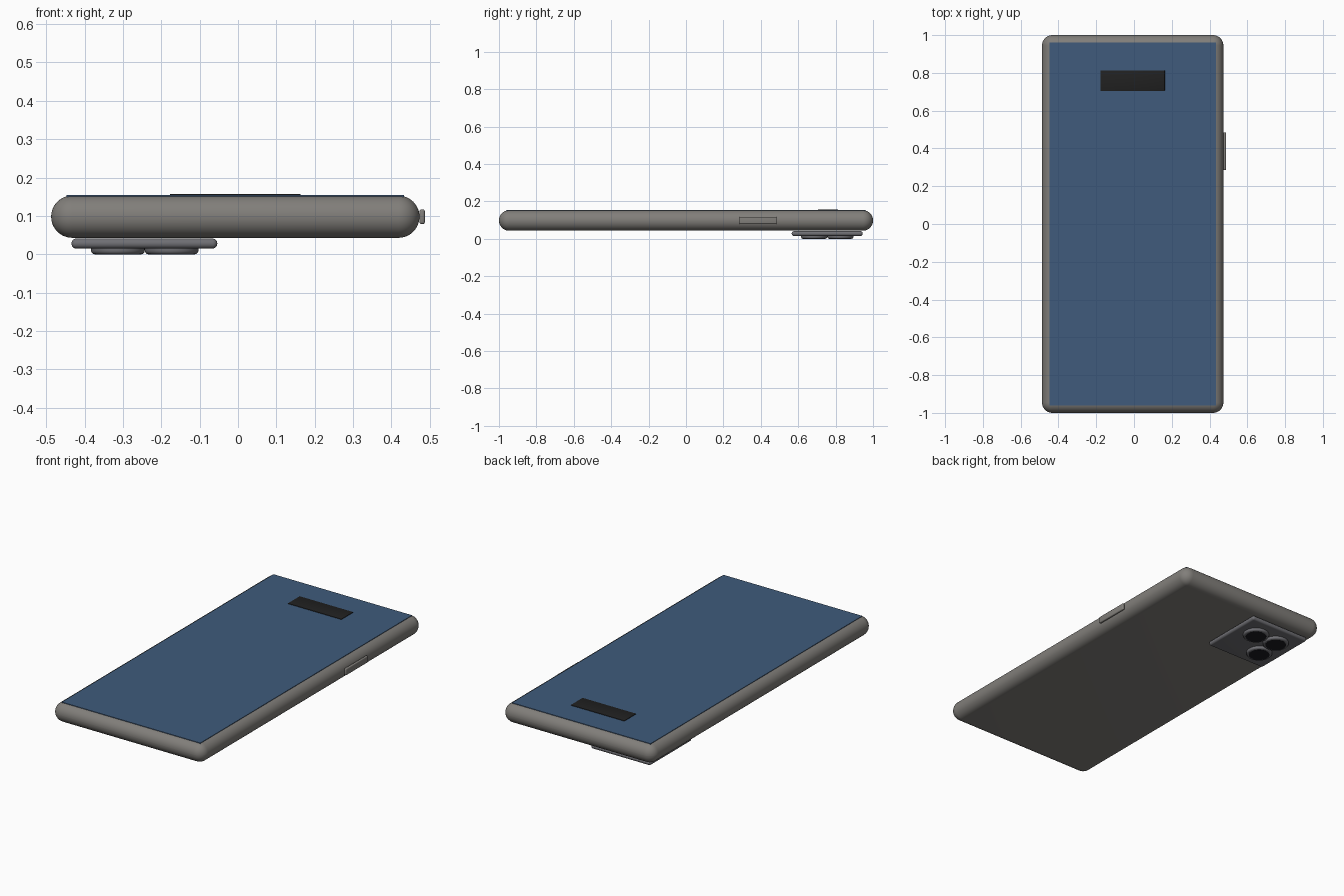
import bpy, bmesh, math
from mathutils import Matrix, Vector

if "Cube" in bpy.data.objects:
    bpy.data.objects.remove(bpy.data.objects["Cube"])


def material(name, rgb):
    m = bpy.data.materials.new(name)
    m.diffuse_color = (*rgb, 1)
    m.use_nodes = True
    m.node_tree.nodes["Principled BSDF"].inputs["Base Color"].default_value = m.diffuse_color
    return m


CASE = material("case_grey", (0.22, 0.21, 0.195))
PLATE = material("plate_grey", (0.16, 0.16, 0.175))
SCREEN = material("screen_blue", (0.05, 0.105, 0.2))
BLACK = material("black", (0.015, 0.015, 0.015))
GLASS = material("lens_glass", (0.01, 0.01, 0.015))


def finish(bm, name, mat):
    mesh = bpy.data.meshes.new(name)
    bm.to_mesh(mesh)
    bm.free()
    mesh.materials.append(mat)
    ob = bpy.data.objects.new(name, mesh)
    bpy.context.collection.objects.link(ob)
    bpy.context.view_layer.objects.active = ob
    ob.select_set(True)
    bpy.ops.object.shade_smooth_by_angle(angle=math.radians(35))
    ob.select_set(False)
    return ob


def box(name, lo, hi, mat, bevel=0, segments=4):
    lo, hi = Vector(lo), Vector(hi)
    bm = bmesh.new()
    bmesh.ops.create_cube(bm, size=1, matrix=Matrix.Translation((lo + hi) / 2)
                          @ Matrix.Diagonal((*(hi - lo), 1)))
    if bevel:
        bmesh.ops.bevel(bm, geom=bm.edges[:], offset=bevel, segments=segments,
                        profile=0.5, affect='EDGES')
    return finish(bm, name, mat)


def lathe(name, profile, centre, mat, steps=48):
    """Spin a (radius, z) profile about a vertical axis."""
    bm = bmesh.new()
    verts = [bm.verts.new((centre[0] + r, centre[1], z)) for r, z in profile]
    edges = [bm.edges.new(p) for p in zip(verts, verts[1:])]
    bmesh.ops.spin(bm, geom=verts + edges, cent=(*centre, 0), axis=(0, 0, 1),
                   angle=math.tau, steps=steps)
    bmesh.ops.remove_doubles(bm, verts=bm.verts[:], dist=1e-5)
    bmesh.ops.recalc_face_normals(bm, faces=bm.faces[:])
    return finish(bm, name, mat)


# Body, screen and top sensor cutout
box("body", (-0.487, -1, 0.043), (0.473, 1, 0.153), CASE, 0.0549, 12)
box("screen", (-0.447, -0.96, 0.148), (0.433, 0.96, 0.154), SCREEN)
box("sensor_strip", (-0.177, 0.705, 0.151), (0.163, 0.812, 0.157), BLACK, 0.001, 2)

# Side button
box("side_button", (0.473, 0.285, 0.079), (0.487, 0.485, 0.117), CASE, 0.005, 3)

# Rear camera plate with three lenses
box("camera_plate", (-0.434, 0.565, 0.015), (-0.054, 0.945, 0.041), PLATE, 0.0125, 6)
R, B = 0.07, 0.01
ring = [(0, 0.022), (R, 0.022)]
ring += [(R - B + B * math.cos(a), B - B * math.sin(a))
         for a in (math.pi / 2 * i / 5 for i in range(6))]
ring += [(0.056, 0), (0, 0)]
for i, c in enumerate([(-0.173, 0.825), (-0.313, 0.825), (-0.313, 0.685)], 1):
    lathe(f"lens_ring_{i}", ring, c, PLATE)
    lathe(f"lens_glass_{i}", [(0, 0.003), (0.056, 0.003), (0.056, -0.0005), (0, -0.0005)], c, GLASS)
